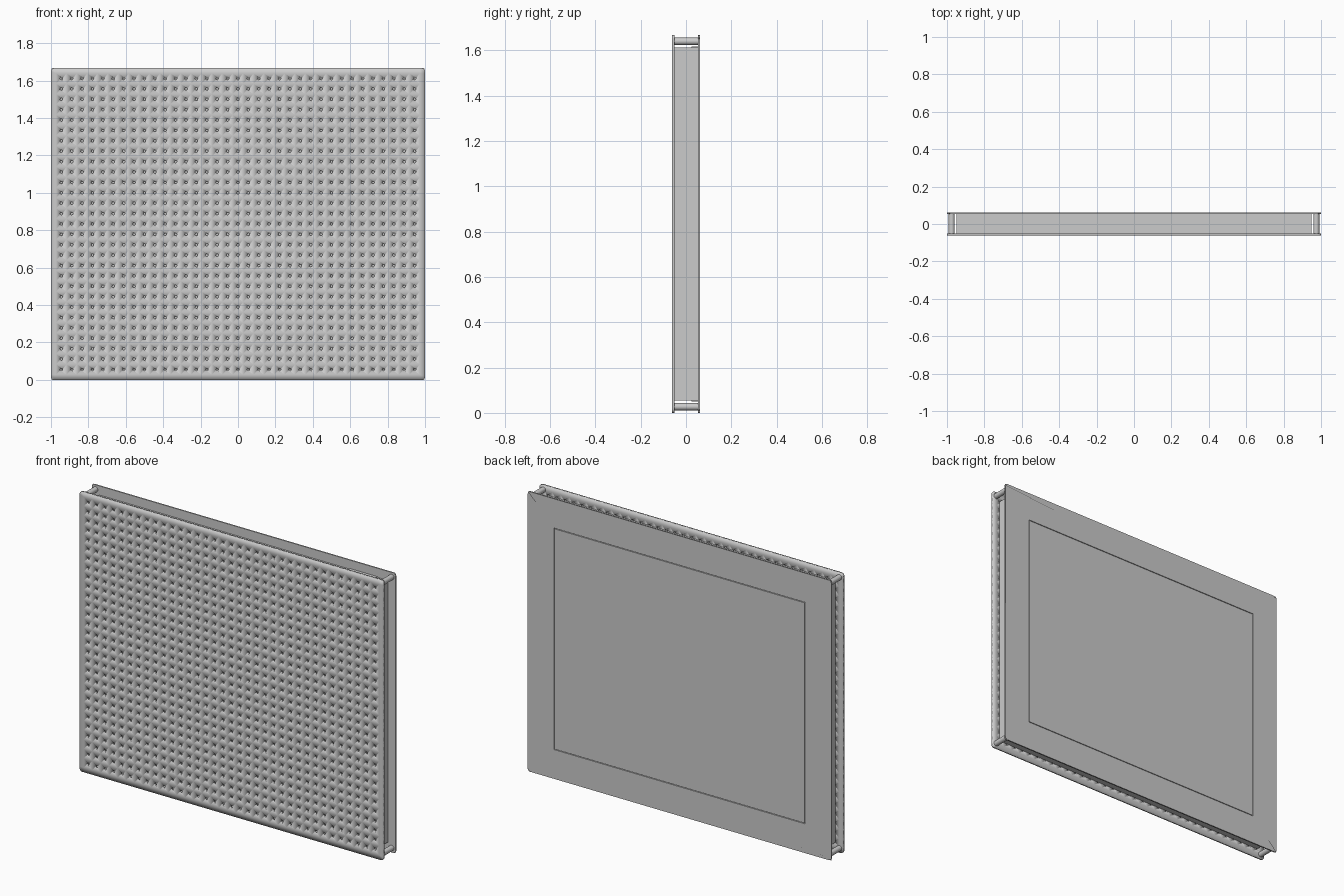
import bpy, bmesh, math

if "Cube" in bpy.data.objects:
    bpy.data.objects.remove(bpy.data.objects["Cube"])

P = 1 / 18                   # hole pitch
NX, NZ = 35, 29              # holes across and up
W, H = 36 * P, 30 * P        # plate size
R_HOLE, SIDES = 0.0067, 12
Y0, Y1 = -0.061, 0.061       # outer faces of front and back plates
T_FRONT, T_BACK = 0.011, 0.008


def finish(name, bm, smooth=False):
    me = bpy.data.meshes.new(name)
    bm.to_mesh(me)
    bm.free()
    ob = bpy.data.objects.new(name, me)
    bpy.context.collection.objects.link(ob)
    if smooth:
        bpy.context.view_layer.objects.active = ob
        ob.select_set(True)
        bpy.ops.object.shade_smooth_by_angle(angle=math.radians(35))
        ob.select_set(False)
    return ob


def round_corners(bm, radius=0.016):
    corners = [v for v in bm.verts
               if abs(v.co.x) > W / 2 - 1e-4 and abs(v.co.z - H / 2) > H / 2 - 1e-4]
    bmesh.ops.bevel(bm, geom=corners, offset=radius, segments=4, profile=0.5,
                    affect='VERTICES')


def thicken(ob, thickness):
    m = ob.modifiers.new("thickness", 'SOLIDIFY')
    m.thickness = thickness
    m.offset = 0


def box(name, x, y, z):
    bm = bmesh.new()
    bmesh.ops.create_cube(bm, size=1)
    for v in bm.verts:
        v.co = [a + (b - a) * (c + 0.5) for (a, b), c in zip((x, y, z), v.co)]
    return finish(name, bm)


def perforated_cell(bm, x0, x1, z0, z1, y):
    # square cell around one round hole
    cx, cz = (x0 + x1) / 2, (z0 + z1) / 2
    corners = [bm.verts.new(c) for c in
               ((x1, y, z1), (x0, y, z1), (x0, y, z0), (x1, y, z0))]
    ring = []
    for i in range(SIDES):
        a = math.pi / 4 + i * math.tau / SIDES
        ring.append(bm.verts.new((cx + R_HOLE * math.cos(a), y, cz + R_HOLE * math.sin(a))))
    q = SIDES // 4
    for k in range(4):
        arc = [ring[(k * q + j) % SIDES] for j in range(q, -1, -1)]
        bm.faces.new([corners[k], corners[(k + 1) % 4]] + arc)


# front plate with the regular grid of holes
bm = bmesh.new()
y = Y0 + T_FRONT / 2
xs = [-W / 2] + [(i - NX / 2) * P for i in range(NX + 1)] + [W / 2]
zs = [0] + [(k + 0.5) * P for k in range(NZ + 1)] + [H]
for i in range(NX + 2):
    for k in range(NZ + 2):
        x0, x1, z0, z1 = xs[i], xs[i + 1], zs[k], zs[k + 1]
        if 1 <= i <= NX and 1 <= k <= NZ:
            perforated_cell(bm, x0, x1, z0, z1, y)
        else:
            bm.faces.new([bm.verts.new(c) for c in
                          ((x1, y, z1), (x0, y, z1), (x0, y, z0), (x1, y, z0))])
bmesh.ops.remove_doubles(bm, verts=bm.verts[:], dist=1e-5)
round_corners(bm)
thicken(finish("front_hole_plate", bm, True), T_FRONT)

# back plate: mitred frame around a flush panel with a hairline groove
M, GAP = 0.174, 0.004
bm = bmesh.new()
y = Y1 - T_BACK / 2


def rect(inset):
    a, b = W / 2 - inset, inset
    return [bm.verts.new(c) for c in
            ((-a, y, b), (-a, y, H - b), (a, y, H - b), (a, y, b))]


outer, inner = rect(0), rect(M)
for k in range(4):
    j = (k + 1) % 4
    bm.faces.new([outer[k], outer[j], inner[j], inner[k]])
round_corners(bm)
thicken(finish("back_frame", bm), T_BACK)
e = M + GAP
box("back_panel", (-W / 2 + e, W / 2 - e), (Y1 - T_BACK, Y1), (e, H - e))

# core between the plates
C = 0.054
box("core", (-W / 2 + C - 0.004, W / 2 - C + 0.004),
    (Y0 + T_FRONT, Y1 - T_BACK), (C, H - C))

# round corner posts
for sx in (-1, 1):
    for z in (0.027, H - 0.027):
        bm = bmesh.new()
        length = Y1 - Y0 - T_FRONT - T_BACK
        bmesh.ops.create_cone(bm, cap_ends=True, segments=20, radius1=0.016,
                              radius2=0.016, depth=length)
        for v in bm.verts:
            v.co = (v.co.x, v.co.z, v.co.y)
        bmesh.ops.recalc_face_normals(bm, faces=bm.faces[:])
        ob = finish("corner_post", bm, True)
        ob.location = (sx * (W / 2 - 0.025), Y0 + T_FRONT + length / 2, z)

# small cover plates on the top and bottom edges of the core
for name, s, z in (("top_cover", 1, H - C), ("bottom_cover", -1, C)):
    box(name, sorted((s * 0.70, s * 0.88)), (0.025, Y1 - T_BACK), sorted((z, z + s * 0.004)))
